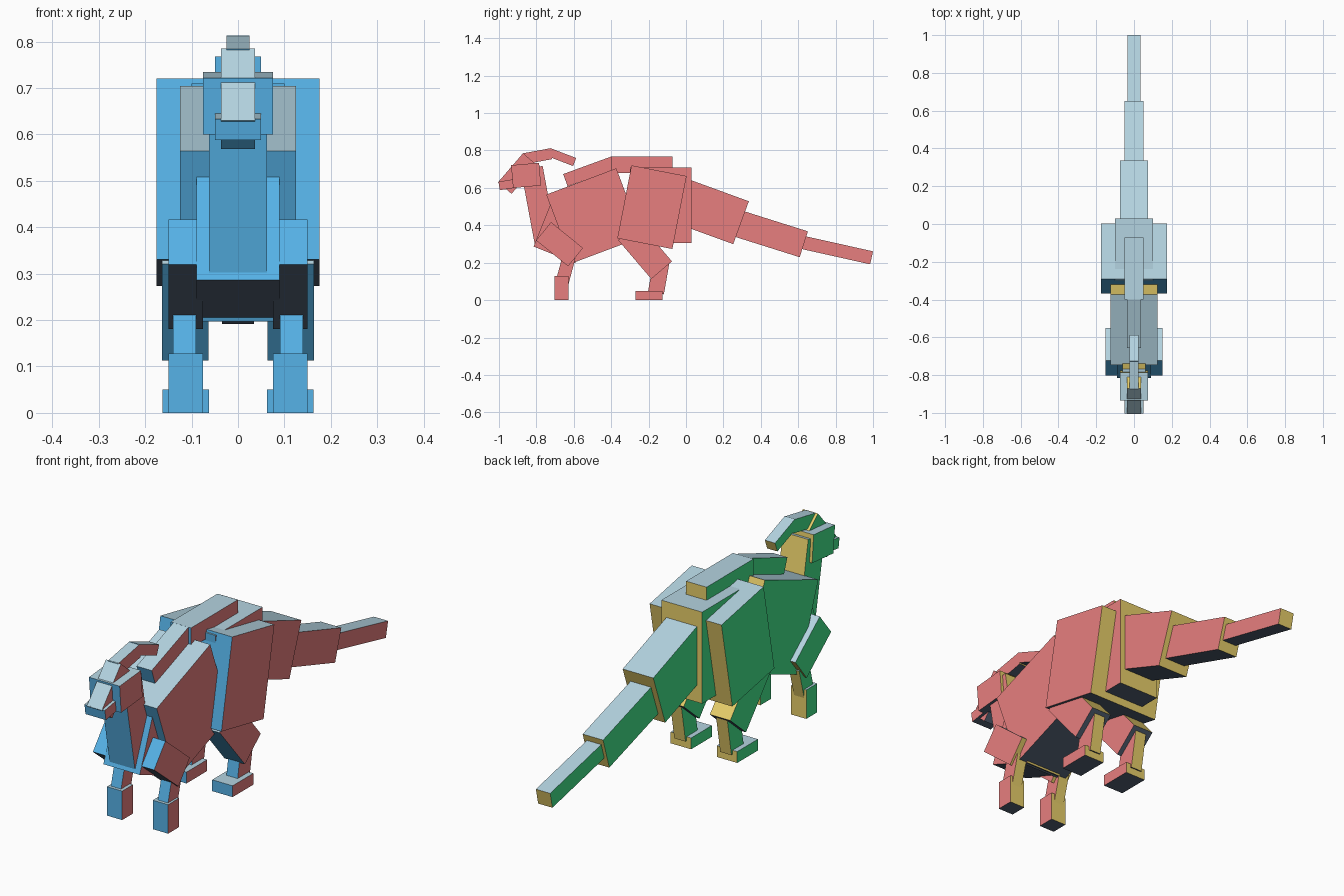
import bpy, bmesh, math
from mathutils import Matrix

cube = bpy.data.objects.get("Cube")
if cube:
    bpy.data.objects.remove(cube, do_unlink=True)


def srgb(hex_code):
    out = []
    for i in (0, 2, 4):
        c = int(hex_code[i:i + 2], 16) / 255
        out.append(c / 12.92 if c <= 0.04045 else ((c + 0.055) / 1.055) ** 2.4)
    return (*out, 1.0)


def material(name, hex_code):
    m = bpy.data.materials.new(name)
    m.use_nodes = True
    m.diffuse_color = srgb(hex_code)
    bsdf = m.node_tree.nodes["Principled BSDF"]
    bsdf.inputs["Base Color"].default_value = srgb(hex_code)
    return m


# One colour for each side of every block
MATS = [material("left_pink", "f48686"), material("right_green", "43e88d"),
        material("back_yellow", "f8dd72"), material("front_blue", "5bbcf4"),
        material("top_pale_blue", "b4d4e1"), material("underside_slate", "536174")]


def block(name, x0, x1, y, z, length, height, pitch=0.0):
    """Box spanning x0..x1, centred on (y, z), pitched about x (degrees)."""
    bm = bmesh.new()
    bmesh.ops.create_cube(bm, size=1.0)
    bmesh.ops.scale(bm, vec=(x1 - x0, length, height), verts=bm.verts)
    bm.normal_update()
    # Colour each face by its own direction before the block is pitched
    for f in bm.faces:
        axis = max(range(3), key=lambda i: abs(f.normal[i]))
        f.material_index = axis * 2 + (0 if f.normal[axis] > 0 else 1)
    mesh = bpy.data.meshes.new(name)
    bm.to_mesh(mesh)
    bm.free()
    for m in MATS:
        mesh.materials.append(m)
    ob = bpy.data.objects.new(name, mesh)
    ob.matrix_world = (Matrix.Translation(((x0 + x1) / 2, y, z))
                       @ Matrix.Rotation(math.radians(pitch), 4, 'X'))
    bpy.context.collection.objects.link(ob)
    return ob


# Central blocks: name, half width, y, z, length, height, pitch
CENTRE = [
    # torso
    ("ribcage", 0.125, -0.491, 0.451, 0.400, 0.392, 20.6),
    ("chest", 0.089, -0.657, 0.358, 0.240, 0.250, -21.8),
    ("pelvis", 0.100, -0.135, 0.5075, 0.330, 0.405, 0),
    ("haunches", 0.176, -0.182, 0.497, 0.300, 0.397, -11),
    # ridge along the back
    ("back_ridge", 0.050, -0.236, 0.724, 0.327, 0.088, 0),
    ("shoulder_ridge", 0.037, -0.516, 0.688, 0.274, 0.070, 20),
    # neck and head
    ("neck", 0.062, -0.788, 0.510, 0.118, 0.400, 10.5),
    ("head", 0.075, -0.855, 0.667, 0.150, 0.122, 5),
    ("snout", 0.050, -0.920, 0.623, 0.160, 0.046, 9),
    ("face_ridge", 0.037, -0.902, 0.677, 0.205, 0.095, 49.2),
    ("crest_front", 0.025, -0.795, 0.769, 0.150, 0.059, 10.5),
    ("crest_back", 0.025, -0.665, 0.765, 0.149, 0.046, -21),
    # tail
    ("tail_base", 0.075, 0.080, 0.492, 0.456, 0.244, -20),
    ("tail_middle", 0.050, 0.438, 0.359, 0.402, 0.145, -17.5),
    ("tail_tip", 0.035, 0.796, 0.270, 0.402, 0.071, -12.6),
]
for name, half, *rest in CENTRE:
    block(name, -half, half, *rest)

# Leg blocks, made on both sides: name, inner x, outer x, y, z, length, height, pitch
LEGS = [
    ("upper_arm", 0.075, 0.150, -0.676, 0.299, 0.220, 0.126, -39),
    ("forearm", 0.090, 0.140, -0.646, 0.154, 0.070, 0.160, -15),
    ("front_foot", 0.075, 0.150, -0.665, 0.064, 0.076, 0.128, 0),
    ("thigh", 0.064, 0.164, -0.219, 0.264, 0.145, 0.273, 40.5),
    ("shank", 0.085, 0.140, -0.145, 0.127, 0.086, 0.180, -10),
    ("hind_foot", 0.063, 0.163, -0.198, 0.025, 0.145, 0.050, 0),
]
for name, inner, outer, *rest in LEGS:
    block("left_" + name, inner, outer, *rest)
    block("right_" + name, -outer, -inner, *rest)
